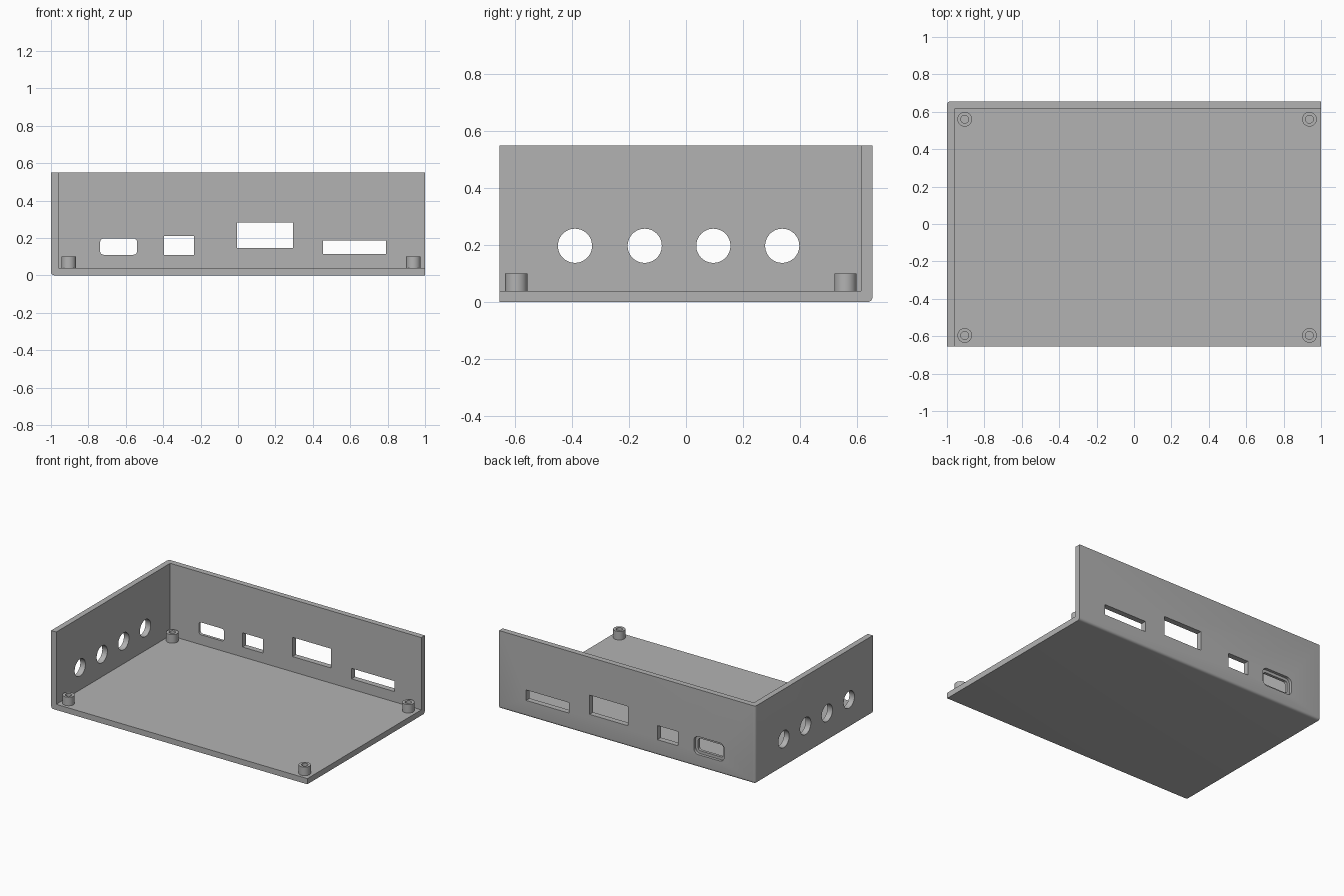
import bpy, bmesh, math
from mathutils import Matrix, Vector

if "Cube" in bpy.data.objects:
    bpy.data.objects.remove(bpy.data.objects["Cube"])

X, Y, H, T = 1.0, 0.655, 0.55, 0.04   # half width, half depth, height, wall thickness

grey = bpy.data.materials.new("light_grey")
grey.diffuse_color = (0.45, 0.45, 0.45, 1)
grey.use_nodes = True
grey.node_tree.nodes["Principled BSDF"].inputs["Base Color"].default_value = grey.diffuse_color


def add_object(name, bm):
    mesh = bpy.data.meshes.new(name)
    bmesh.ops.recalc_face_normals(bm, faces=bm.faces)
    bm.to_mesh(mesh)
    bm.free()
    ob = bpy.data.objects.new(name, mesh)
    bpy.context.collection.objects.link(ob)
    mesh.materials.append(grey)
    return ob


def box(name, lo, hi, round_test=None, radius=0.0, segments=5):
    """Box between two corners; edges passing round_test are filleted."""
    lo, hi = Vector(lo), Vector(hi)
    bm = bmesh.new()
    bmesh.ops.create_cube(bm, size=1, matrix=Matrix.Translation((lo + hi) / 2)
                          @ Matrix.Diagonal((*(hi - lo), 1)))
    if round_test:
        edges = [e for e in bm.edges if round_test(e)]
        bmesh.ops.bevel(bm, geom=edges, offset=radius, segments=segments,
                        profile=0.5, affect='EDGES')
    return add_object(name, bm)


def cylinder(name, centre, radius, length, axis='Z'):
    turn = Matrix.Rotation(math.pi / 2, 4, 'Y') if axis == 'X' else Matrix()
    bm = bmesh.new()
    bmesh.ops.create_cone(bm, cap_ends=True, segments=48, radius1=radius, radius2=radius,
                          depth=length, matrix=Matrix.Translation(centre) @ turn)
    return add_object(name, bm)


def cut(target, cutter):
    cutter.hide_render = True
    mod = target.modifiers.new("cut", 'BOOLEAN')
    mod.operation, mod.solver, mod.object = 'DIFFERENCE', 'EXACT', cutter
    bpy.context.view_layer.objects.active = target
    bpy.ops.object.modifier_apply(modifier=mod.name)
    bpy.data.objects.remove(cutter)


def smooth(ob):
    bpy.ops.object.select_all(action='DESELECT')
    ob.select_set(True)
    bpy.context.view_layer.objects.active = ob
    bpy.ops.object.shade_smooth_by_angle(angle=math.radians(30))


def outer_edge(e):
    """Edges where two of the left, back and bottom faces meet."""
    a, b = (v.co for v in e.verts)
    on = [max(a.x, b.x) < -X + 1e-4, min(a.y, b.y) > Y - 1e-4, max(a.z, b.z) < 1e-4]
    return sum(on) == 2


def along_y(e):
    d = e.verts[0].co - e.verts[1].co
    return abs(d.x) < 1e-5 and abs(d.z) < 1e-5


# Open case half: floor, left wall and back wall in one piece
case = box("case_shell", (-X, -Y, 0), (X, Y, H), outer_edge, 0.018)
cut(case, box("cavity", (-X + T, -Y - 1, T), (X + 1, Y - T, H + 1)))

# Connector openings through the back wall
for x0, x1, z0, z1 in ((-0.395, -0.235, 0.11, 0.21),
                       (-0.005, 0.295, 0.147, 0.283),
                       (0.455, 0.79, 0.113, 0.187)):
    cut(case, box("opening", (x0, Y - 0.1, z0), (x1, Y + 0.1, z1)))

# Rounded opening with a wider recess on the outside
cut(case, box("socket", (-0.737, Y - 0.1, 0.11), (-0.54, Y + 0.1, 0.197), along_y, 0.018))
cut(case, box("recess", (-0.757, Y - 0.02, 0.09), (-0.52, Y + 0.1, 0.217), along_y, 0.036))

# Round holes through the left wall
for y in (-0.39, -0.145, 0.096, 0.338):
    cut(case, cylinder("round_hole", (-X, y, 0.198), 0.06, 0.2, 'X'))
smooth(case)

# Hollow screw posts on the floor
for i, (x, y) in enumerate((x, y) for x in (-0.905, 0.938) for y in (-0.596, 0.56)):
    post = cylinder(f"screw_post_{i + 1}", (x, y, T + 0.03), 0.039, 0.06)
    cut(post, cylinder("screw_hole", (x, y, T + 0.05), 0.021, 0.098))
    smooth(post)
